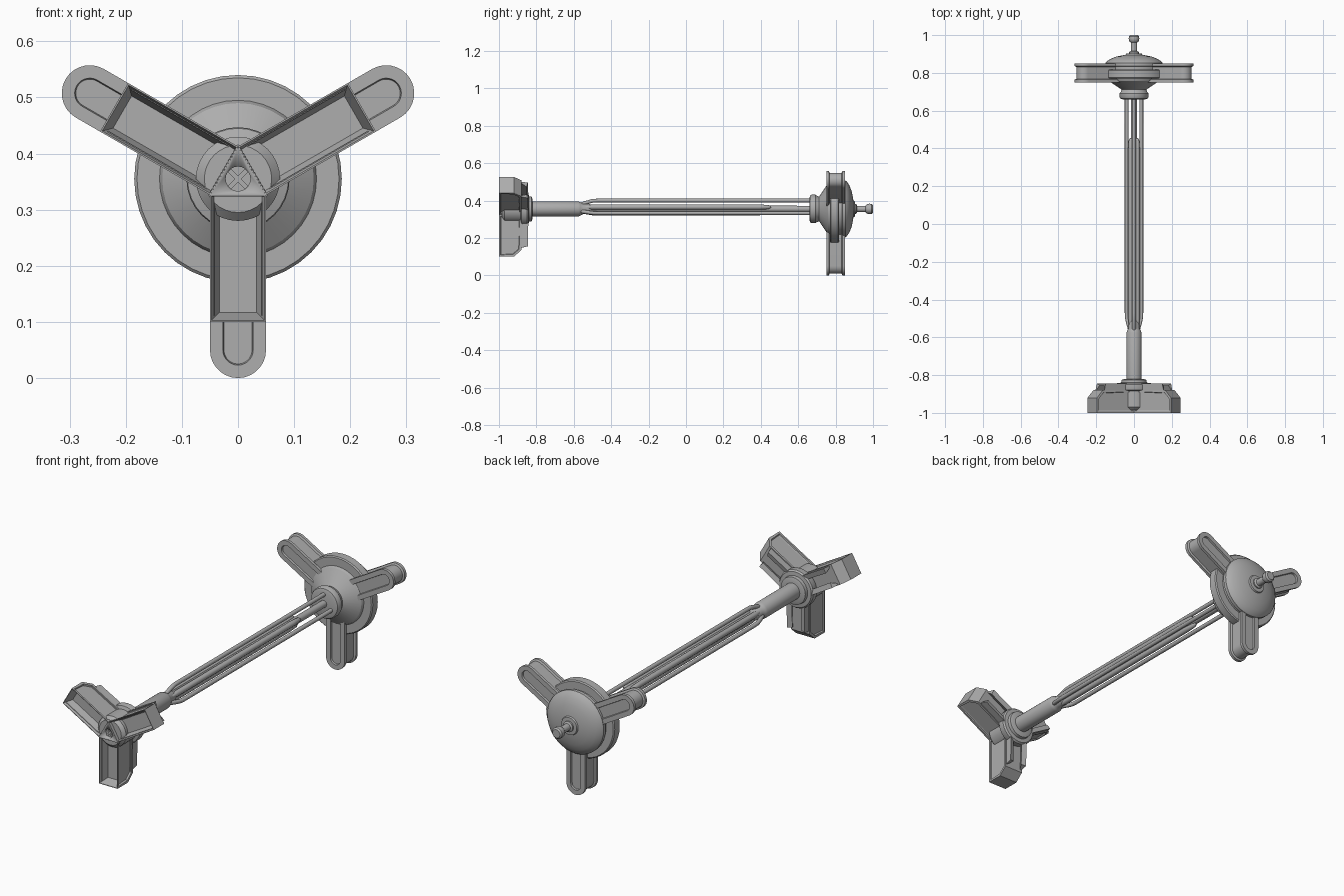
import bpy, bmesh, math
from mathutils import Matrix, Vector

if "Cube" in bpy.data.objects:
    bpy.data.objects.remove(bpy.data.objects["Cube"])

AXIS_Z = 0.355   # height of the long axis, which runs along y
grey = bpy.data.materials.new("mid grey")
grey.diffuse_color = (0.42, 0.42, 0.42, 1)
grey.use_nodes = True
grey.node_tree.nodes["Principled BSDF"].inputs["Base Color"].default_value = grey.diffuse_color


def place(name, bm, turn=0.0, angle=30):
    """Turn a part about the long axis, lift it to the axis height and shade it."""
    bmesh.ops.recalc_face_normals(bm, faces=bm.faces)
    bm.transform(Matrix.Translation((0, 0, AXIS_Z)) @ Matrix.Rotation(turn, 4, 'Y'))
    me = bpy.data.meshes.new(name)
    bm.to_mesh(me)
    bm.free()
    ob = bpy.data.objects.new(name, me)
    bpy.context.collection.objects.link(ob)
    me.materials.append(grey)
    bpy.ops.object.select_all(action='DESELECT')
    ob.select_set(True)
    bpy.context.view_layer.objects.active = ob
    bpy.ops.object.shade_smooth_by_angle(angle=math.radians(angle))
    return ob


def loft(rings):
    """Skin equal-length closed rings and cap both ends."""
    bm = bmesh.new()
    loops = [[bm.verts.new(p) for p in ring] for ring in rings]
    n = len(loops[0])
    for a, b in zip(loops, loops[1:]):
        for i in range(n):
            j = (i + 1) % n
            bm.faces.new((a[i], a[j], b[j], b[i]))
    bm.faces.new(loops[0])
    bm.faces.new(loops[-1])
    return bm


def lathe(name, profile, seg=32, offset=0.0, turn=0.0):
    """Revolve (radius, y) points about a line parallel to y."""
    rings = [[(r * math.sin(2 * math.pi * i / seg), y,
               offset + r * math.cos(2 * math.pi * i / seg)) for i in range(seg)]
             for r, y in profile]
    return place(name, loft(rings), turn)


def stadium(w, y, start=0.05, end=0.305):
    """Strip of half width w with a rounded outer end."""
    arc = [(w * math.cos(math.pi * i / 14), y, end + w * math.sin(math.pi * i / 14))
           for i in range(15)]
    return [(w, y, start)] + arc + [(-w, y, start)]


def front_arm(name, turn):
    """Chamfered box with a sloped channel in front and sunk side panels."""
    side = [(0.029, -1.0), (0.255, -1.0), (0.255, -0.92), (0.22, -0.88), (0.029, -0.88)]
    bm = loft([[(x, y, r) for r, y in side] for x in (-0.05, 0.05)])
    bmesh.ops.recalc_face_normals(bm, faces=bm.faces)
    bm.normal_update()
    for sx in (-1, 1):
        f = [f for f in bm.faces if f.normal.x * sx > 0.9]
        bmesh.ops.inset_region(bm, faces=f, thickness=0.013)
        bmesh.ops.inset_region(bm, faces=f, thickness=0.003, depth=-0.008)
    f = [f for f in bm.faces if f.normal.y < -0.9]
    bmesh.ops.inset_region(bm, faces=f, thickness=0.004)
    for v in f[0].verts:
        if v.co.z < 0.1:
            v.co.z = 0.031
    bmesh.ops.inset_region(bm, faces=f, thickness=0.02, depth=-0.045)
    for v in f[0].verts:
        if v.co.z < 0.1:
            v.co.z = 0.032
    place(name, bm, turn, 20)


# Front hub, its collar and the shaft
lathe("front_hub", [(0.06, -0.985), (0.075, -0.97), (0.075, -0.885), (0.09, -0.88),
                    (0.092, -0.875), (0.092, -0.85), (0.086, -0.842), (0.068, -0.84),
                    (0.066, -0.825), (0.05, -0.82)])
lathe("shaft", [(0.04, -0.83), (0.04, -0.575), (0.036, -0.565), (0.028, -0.55),
                (0.028, -0.52), (0.018, -0.5), (0.017, 0.68)], 24)

# Three-sided centre block with a socket
ring = [(0.0577 * math.sin(a), 0.0577 * math.cos(a))
        for a in (0, 2 * math.pi / 3, 4 * math.pi / 3)]
block = place("centre_block", loft([[(x, y, z) for x, z in ring] for y in (-1.0, -0.88)]))
cutter = lathe("socket_cutter", [(0.022, -1.05), (0.022, -0.975)], 20)
cutter.hide_render = True
cutter.hide_set(True)
cut = block.modifiers.new("socket", 'BOOLEAN')
cut.operation = 'DIFFERENCE'
cut.object = cutter
cut.solver = 'EXACT'

# Cross inside the socket
for k in range(2):
    bm = bmesh.new()
    bmesh.ops.create_cube(bm, size=1, matrix=Matrix.Translation((0, -0.98, 0))
                          @ Matrix.Diagonal((0.044, 0.02, 0.008, 1)))
    place("socket_cross", bm, math.pi / 4 + k * math.pi / 2)

# Parts repeated three times about the axis
for k in range(3):
    turn = k * 2 * math.pi / 3
    front_arm("front_arm", turn + math.pi)

    # Rear arm: two rimmed plates joined by a narrower web
    section = [(0.025, 0.759), (0.027, 0.75), (0.05, 0.75), (0.05, 0.764), (0.041, 0.768),
               (0.041, 0.832), (0.05, 0.836), (0.05, 0.85), (0.027, 0.85), (0.025, 0.841)]
    place("rear_arm", loft([stadium(w, y) for w, y in section]), turn + math.pi)

    # Outer rod, bent in to the shaft at its front end
    path = [(0.018, -0.575), (0.027, -0.555), (0.038, -0.52), (0.044, -0.495),
            (0.045, -0.47), (0.045, 0.68)]
    rod = [[(0.01 * math.sin(math.pi * i / 6), y, h + 0.01 * math.cos(math.pi * i / 6))
            for i in range(12)] for h, y in path]
    place("outer_rod", loft(rod), turn, 50)

    # Short ribs that thicken the shaft between the rods
    lathe("shaft_rib", [(0.006, -0.55), (0.014, -0.5), (0.014, 0.39), (0.011, 0.44),
                        (0.004, 0.455)], 12, 0.02, turn + math.pi)

# Rear hub: collar, cone, wide disc, groove and dome
lathe("rear_hub", [(0.06, 0.66), (0.072, 0.664), (0.076, 0.672), (0.076, 0.692),
                   (0.07, 0.70), (0.066, 0.712), (0.135, 0.758), (0.14, 0.77),
                   (0.18, 0.77), (0.185, 0.775), (0.185, 0.813), (0.18, 0.818),
                   (0.142, 0.818), (0.142, 0.834), (0.152, 0.836), (0.152, 0.852),
                   (0.146, 0.86), (0.125, 0.874), (0.095, 0.886), (0.06, 0.893),
                   (0.045, 0.895), (0.042, 0.902), (0.02, 0.904)], 40)

# Rear knob
lathe("rear_knob", [(0.026, 0.895), (0.026, 0.91), (0.017, 0.915), (0.017, 0.96),
                    (0.022, 0.964), (0.027, 0.972), (0.028, 0.982), (0.027, 0.993),
                    (0.02, 1.0)], 24)
